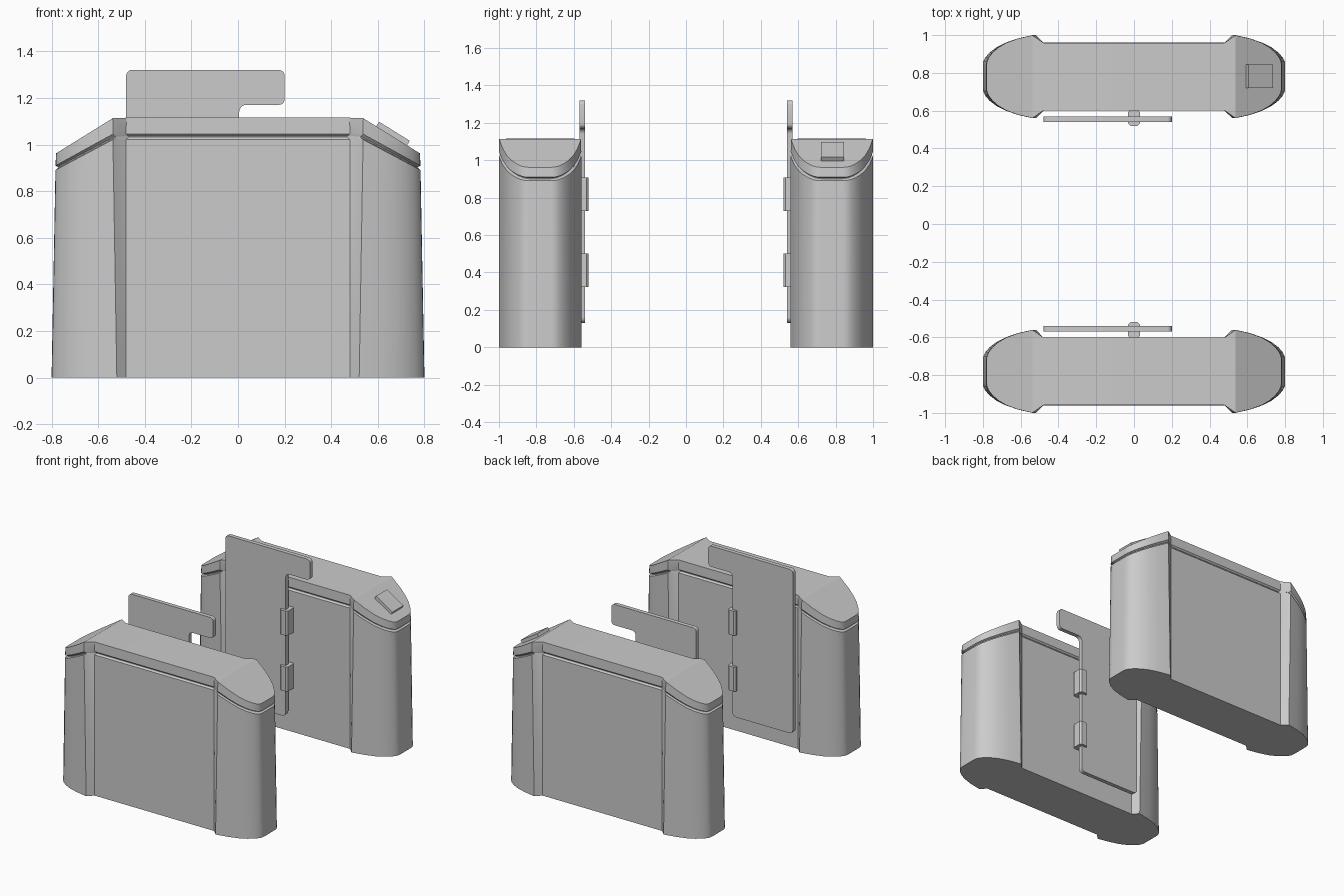
import bpy, bmesh, math
from mathutils import Vector

cube = bpy.data.objects.get("Cube")
if cube:
    bpy.data.objects.remove(cube, do_unlink=True)

grey = bpy.data.materials.new("light grey")
grey.use_nodes = True
colour = (0.6, 0.6, 0.6, 1)
grey.diffuse_color = colour
grey.node_tree.nodes["Principled BSDF"].inputs["Base Color"].default_value = colour

CENTRE = 0.78    # distance of each cabinet from the middle
PEAK = 0.535     # where the sloping lid ends begin


def finish(name, bm):
    bmesh.ops.recalc_face_normals(bm, faces=bm.faces[:])
    mesh = bpy.data.meshes.new(name)
    bm.to_mesh(mesh)
    bm.free()
    mesh.materials.append(grey)
    ob = bpy.data.objects.new(name, mesh)
    bpy.context.collection.objects.link(ob)
    bpy.ops.object.select_all(action="DESELECT")
    ob.select_set(True)
    bpy.context.view_layer.objects.active = ob
    bpy.ops.object.shade_smooth_by_angle(angle=math.radians(28))
    return ob


# Plan of one quarter of a cabinet, from the recessed panel to the rounded end
QUARTER = [(0.48, 0.18), (0.52, 0.22), (0.61, 0.202), (0.68, 0.18),
           (0.73, 0.154), (0.765, 0.127), (0.787, 0.102), (0.798, 0.08), (0.80, 0.06)]


def ring(bm, taper, inset, z_mid, slope, cy):
    half = []
    for x, y in QUARTER:
        if x > 0.5:
            x += taper * 0.12 * (0.66 - x)
        z = z_mid - slope * max(0, x - PEAK)
        half.append((x - inset, y - inset, z))
    side = [(-x, y, z) for x, y, z in reversed(half)] + half
    loop = side + [(x, -y, z) for x, y, z in reversed(side)]
    return [bm.verts.new((x, y + cy, z)) for x, y, z in loop]


def loft(name, levels, cy):
    bm = bmesh.new()
    rings = [ring(bm, *level, cy) for level in levels]
    n = len(rings[0])
    for a, b in zip(rings, rings[1:]):
        for i in range(n):
            j = (i + 1) % n
            bm.faces.new((a[i], a[j], b[j], b[i]))
    # close both ends with strips so that the slopes stay flat
    for r in (rings[0], rings[-1]):
        for i in range(n // 2 - 1):
            bm.faces.new((r[i], r[i + 1], r[n - 2 - i], r[n - 1 - i]))
    return finish(name, bm)


def rounded(points, radii, steps=5):
    out = []
    for i, p in enumerate(points):
        p = Vector(p)
        u = (Vector(points[i - 1]) - p).normalized()
        v = (Vector(points[(i + 1) % len(points)]) - p).normalized()
        r = radii[i]
        for k in range(steps + 1):
            a = k / steps * math.pi / 2
            out.append(p + u * r * (1 - math.sin(a)) + v * r * (1 - math.cos(a)))
    return out


def plate(name, outline, y0, y1):
    bm = bmesh.new()
    face = bm.faces.new([bm.verts.new((p.x, y0, p.y)) for p in outline])
    new = bmesh.ops.extrude_face_region(bm, geom=[face])["geom"]
    bmesh.ops.translate(bm, vec=(0, y1 - y0, 0),
                        verts=[v for v in new if isinstance(v, bmesh.types.BMVert)])
    return finish(name, bm)


def block(name, size, centre, tilt=0, bevel=0):
    bm = bmesh.new()
    bmesh.ops.create_cube(bm, size=1)
    bmesh.ops.scale(bm, vec=size, verts=bm.verts[:])
    if bevel:
        upright = [e for e in bm.edges
                   if abs(e.verts[0].co.z - e.verts[1].co.z) > size[2] / 2]
        bmesh.ops.bevel(bm, geom=upright, offset=bevel, segments=1, affect="EDGES")
    ob = finish(name, bm)
    ob.location = centre
    ob.rotation_euler.y = tilt
    return ob


# Upright panel with an arm along its top
GATE = rounded([(-0.48, 0.13), (0.005, 0.13), (0.005, 1.17), (0.2, 1.17), (0.2, 1.32), (-0.48, 1.32)],
               [0.03, 0.03, 0.03, 0.025, 0.025, 0.025])

for label, s in (("front", -1), ("back", 1)):
    cy = s * CENTRE
    # body with a narrowed neck that leaves a groove under the lid
    loft(label + "_cabinet_body", [(0, 0, 0, 0), (1, 0, 1.022, 0.53),
                                   (1, 0.012, 1.032, 0.53), (1, 0.012, 1.05, 0.55)], cy)
    loft(label + "_cabinet_lid", [(1, 0.01, 1.036, 0.53), (1, 0, 1.046, 0.55),
                                  (1.1, 0.001, 1.115, 0.62)], cy)
    plate(label + "_gate_panel", GATE, s * 0.54, s * 0.57)
    for level, z in (("lower", 0.412), ("upper", 0.818)):
        block(f"{label}_{level}_hinge", (0.062, 0.085, 0.178), (0, s * 0.5625, z), bevel=0.012)

# Reader pad on the sloping end of the back cabinet
block("reader_pad", (0.155, 0.125, 0.035), (0.662, 0.783, 1.042), tilt=math.atan(0.62))
